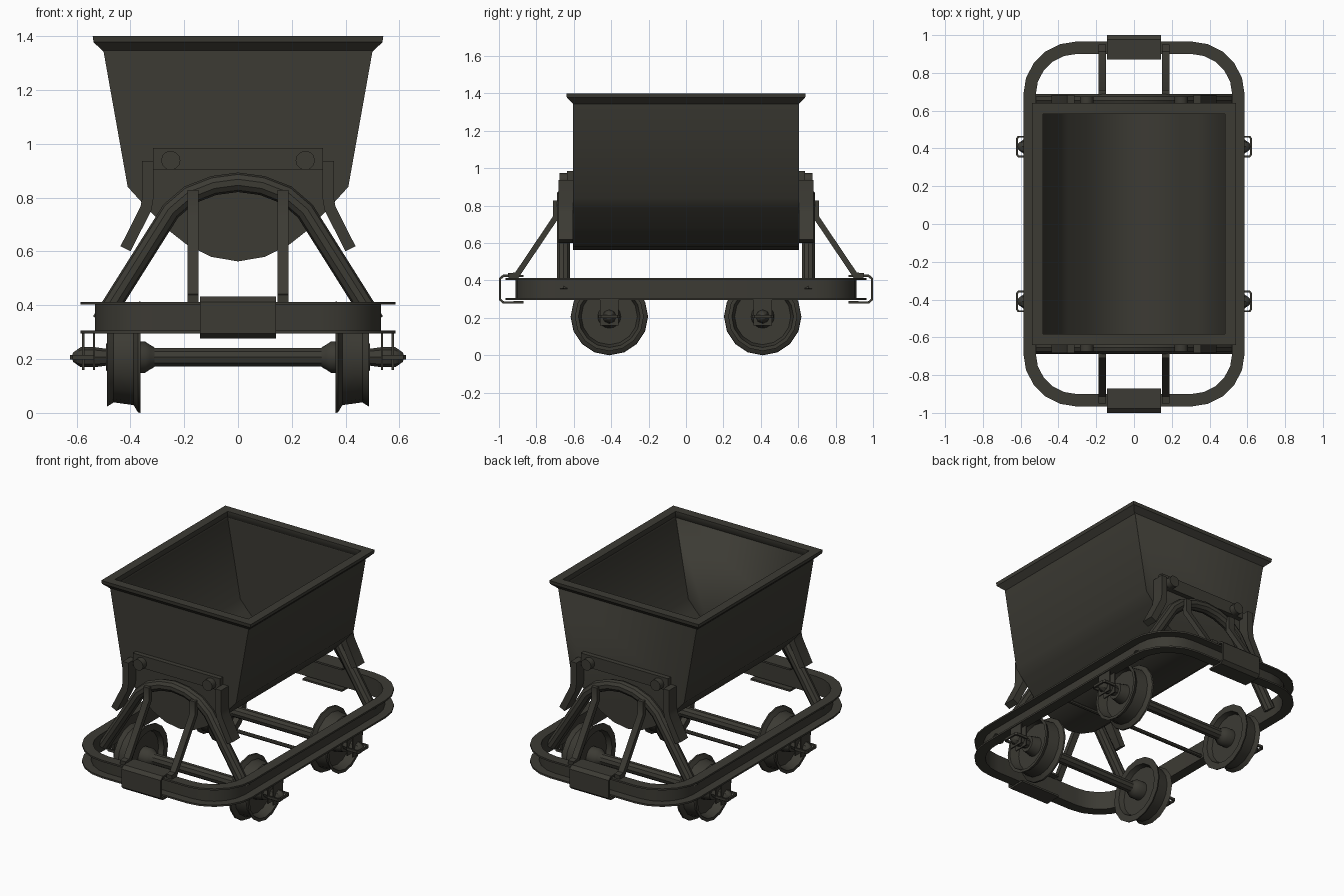
import bpy, bmesh, math
from mathutils import Vector

if "Cube" in bpy.data.objects:
    bpy.data.objects.remove(bpy.data.objects["Cube"])

paint = bpy.data.materials.new("dark_olive_steel")
paint.diffuse_color = (0.045, 0.043, 0.034, 1)
paint.use_nodes = True
paint.node_tree.nodes["Principled BSDF"].inputs["Base Color"].default_value = paint.diffuse_color


def finish(name, bm, mirror="", angle=35):
    """Make an object from bm, mirrored over the named axes."""
    bmesh.ops.recalc_face_normals(bm, faces=bm.faces)
    me = bpy.data.meshes.new(name)
    bm.to_mesh(me)
    bm.free()
    me.materials.append(paint)
    for p in me.polygons:
        p.use_smooth = True
    me.set_sharp_from_angle(angle=math.radians(angle))
    ob = bpy.data.objects.new(name, me)
    bpy.context.collection.objects.link(ob)
    if mirror:
        m = ob.modifiers.new("mirror", 'MIRROR')
        m.use_axis = ["X" in mirror, "Y" in mirror, False]
        m.use_mirror_merge = False
    return ob


def sweep(name, path, section, n, closed=False, mirror=""):
    """Sweep a section (side, normal) along a planar path with mitred bends."""
    bm = bmesh.new()
    pts, n, count = [Vector(p) for p in path], Vector(n), len(path)
    rings = []
    for i, p in enumerate(pts):
        d1 = (p - pts[i - 1]).normalized() if closed or i else None
        d2 = (pts[(i + 1) % count] - p).normalized() if closed or i < count - 1 else None
        d1, d2 = d1 or d2, d2 or d1
        t = (d1 + d2).normalized()
        side = t.cross(n) / t.dot(d1)
        rings.append([bm.verts.new(p + side * a + n * b) for a, b in section])
    k = len(section)
    for i in range(count if closed else count - 1):
        r, s = rings[i], rings[(i + 1) % count]
        for j in range(k):
            bm.faces.new((r[j], r[(j + 1) % k], s[(j + 1) % k], s[j]))
    if not closed:
        bm.faces.new(rings[0])
        bm.faces.new(rings[-1])
    return finish(name, bm, mirror)


def lathe_x(name, profile, y, z, steps, mirror):
    """Spin (radius, x) points about an axle line parallel to x."""
    bm = bmesh.new()
    vs = [bm.verts.new((x, y, z - r)) for r, x in profile]
    es = [bm.edges.new(e) for e in zip(vs, vs[1:])]
    bmesh.ops.spin(bm, geom=vs + es, cent=(0, y, z), axis=(1, 0, 0),
                   angle=math.tau, steps=steps)
    bmesh.ops.remove_doubles(bm, verts=bm.verts, dist=0.0005)
    return finish(name, bm, mirror)


def rect(a, b):
    return [(-a, -b), (a, -b), (a, b), (-a, b)]


def circle(r, k):
    return [(r * math.cos(math.tau * i / k), r * math.sin(math.tau * i / k)) for i in range(k)]


X, Y, Z = (1, 0, 0), (0, 1, 0), (0, 0, 1)

# Tub: round-bottomed V profile with flat ends, open at the top
half = [(0.505, 1.385), (0.50, 1.345), (0.41, 0.84), (0.36, 0.785), (0.26, 0.68),
        (0.19, 0.625), (0.10, 0.58)]
profile = [(-x, z) for x, z in half] + [(0, 0.563)] + half[::-1]
bm = bmesh.new()
front = [bm.verts.new((x, -0.605, z)) for x, z in profile]
back = [bm.verts.new((x, 0.605, z)) for x, z in profile]
for i in range(len(profile) - 1):
    bm.faces.new((front[i], front[i + 1], back[i + 1], back[i]))
bm.faces.new(front)
bm.faces.new(back)
tub = finish("tub", bm, angle=40)
shell = tub.modifiers.new("thickness", 'SOLIDIFY')
shell.thickness, shell.offset = 0.014, -1

# Flared rim around the tub mouth
sweep("tub_rim", [(0.5, -0.6, 0), (0.5, 0.6, 0), (-0.5, 0.6, 0), (-0.5, -0.6, 0)],
      [(-0.018, 1.40), (-0.018, 1.375), (0.001, 1.343), (0.037, 1.378), (0.04, 1.40)],
      Z, closed=True)

# Chassis: channel section bent into a rounded rectangle, open side outward
path = []
for cx, cy, start in ((0.305, 0.685, 0), (-0.305, 0.685, 90),
                      (-0.305, -0.685, 180), (0.305, -0.685, 270)):
    for i in range(6):
        a = math.radians(start + 18 * i)
        path.append((cx + 0.215 * math.cos(a), cy + 0.215 * math.sin(a), 0.354))
h, w, t = 0.059, 0.065, 0.011
channel = [(0, -h), (w, -h), (w, t - h), (t, t - h), (t, h - t), (w, h - t), (w, h), (0, h)]
sweep("chassis_frame", path, channel, Z, closed=True)

# Bent-plate bumpers
sweep("bumper", [(0, -0.87, 0.424), (0, -0.975, 0.426), (0, -0.994, 0.41),
                 (0, -0.994, 0.298), (0, -0.975, 0.282), (0, -0.87, 0.284)],
      rect(0.006, 0.142), X, mirror="Y")

# Tubular arches that carry the tub
leg = [(0.508, 0.34), (0.25, 0.75), (0.18, 0.81), (0.09, 0.845)]
arch = [(-x, -0.655, z) for x, z in leg] + [(0, -0.655, 0.857)] + [(x, -0.655, z) for x, z in leg[::-1]]
sweep("support_arch", arch, circle(0.036, 10), Y, mirror="Y")

# Diagonal braces from arch to bumper
sweep("arch_brace", [(0.167, -0.695, 0.828), (0.167, -0.695, 0.74),
                     (0.167, -0.905, 0.428), (0.167, -0.95, 0.424)],
      rect(0.015, 0.02), X, mirror="XY")

# Bent straps at the tub ends
sweep("tub_strap", [(0.335, -0.643, 0.937), (0.335, -0.643, 0.80),
                    (0.342, -0.643, 0.76), (0.418, -0.643, 0.61)],
      rect(0.021, 0.04), Y, mirror="XY")

# Cross plate on each tub end with two round bolts
sweep("tub_end_plate", [(-0.315, -0.618, 0.945), (0.315, -0.618, 0.945)],
      rect(0.018, 0.04), Z, mirror="Y")
sweep("end_plate_bolt", [(0.25, -0.60, 0.938), (0.25, -0.675, 0.938)],
      circle(0.036, 12), Z, mirror="XY")

# Flanged wheels with dished discs and hubs
wheel = [(0.036, 0.31), (0.046, 0.327), (0.058, 0.345), (0.058, 0.395), (0.155, 0.395),
         (0.165, 0.363), (0.207, 0.363), (0.205, 0.372), (0.178, 0.388), (0.168, 0.462),
         (0.184, 0.487), (0.165, 0.487), (0.150, 0.43), (0.062, 0.43), (0.05, 0.49), (0, 0.49)]
lathe_x("wheel", wheel, -0.41, 0.207, 16, "XY")
sweep("axle", [(-0.40, -0.41, 0.207), (0.40, -0.41, 0.207)], circle(0.036, 10), Z, mirror="Y")

# Axle boxes, hanger plates and outer guard straps
lathe_x("axle_box", [(0, 0.47), (0.03, 0.48), (0.037, 0.53), (0.037, 0.585),
                     (0.018, 0.612), (0, 0.62)], -0.41, 0.207, 8, "XY")
for label, x in (("inner", 0.535), ("outer", 0.575)):
    sweep(label + "_hanger_plate", [(x, -0.41, 0.16), (x, -0.41, 0.30)],
          rect(0.05, 0.004), X, mirror="XY")
sweep("axle_guard", [(0.535, -0.462, 0.207), (0.612, -0.462, 0.207), (0.62, -0.452, 0.207),
                     (0.62, -0.368, 0.207), (0.612, -0.358, 0.207), (0.535, -0.358, 0.207)],
      rect(0.005, 0.008), Z, mirror="XY")

# Thin tie rod across the chassis
sweep("tie_rod", [(-0.525, 0, 0.315), (0.525, 0, 0.315)], circle(0.012, 8), Z)
